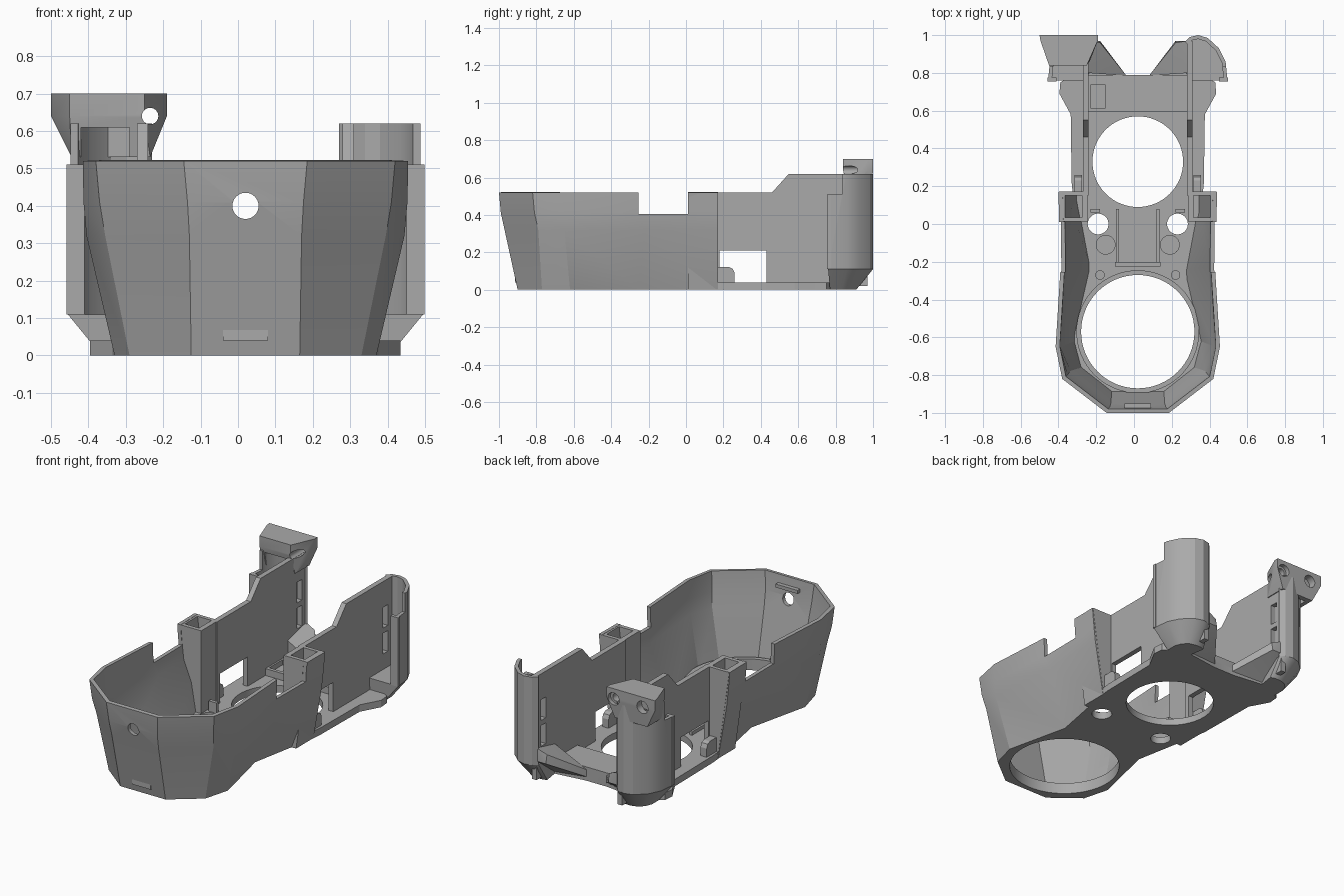
import bpy, bmesh, math
from mathutils import Vector

old = bpy.data.objects.get("Cube")
if old:
    bpy.data.objects.remove(old, do_unlink=True)

CX = 0.02  # symmetry line of the housing
grey = bpy.data.materials.new("plain_grey")
grey.use_nodes = True
grey.diffuse_color = (0.4, 0.4, 0.4, 1)
grey.node_tree.nodes["Principled BSDF"].inputs["Base Color"].default_value = (0.4, 0.4, 0.4, 1)


def finish(name, bm):
    mesh = bpy.data.meshes.new(name)
    bm.to_mesh(mesh)
    bm.free()
    mesh.materials.append(grey)
    ob = bpy.data.objects.new(name, mesh)
    bpy.context.collection.objects.link(ob)
    return ob


def hull(name, points):
    bm = bmesh.new()
    for p in points:
        bm.verts.new(p)
    res = bmesh.ops.convex_hull(bm, input=bm.verts)
    junk = [g for g in res["geom_interior"] if isinstance(g, bmesh.types.BMVert)]
    bmesh.ops.delete(bm, geom=junk, context='VERTS')
    bmesh.ops.dissolve_limit(bm, angle_limit=0.01, verts=bm.verts, edges=bm.edges)
    bmesh.ops.recalc_face_normals(bm, faces=bm.faces)
    return finish(name, bm)


def box(name, x0, x1, y0, y1, z0, z1):
    return hull(name, [(x, y, z) for x in (x0, x1) for y in (y0, y1) for z in (z0, z1)])


def prism(name, outline, depth):
    """Extrude a closed outline of 3D points along a vector."""
    bm = bmesh.new()
    face = bm.faces.new([bm.verts.new(p) for p in outline])
    res = bmesh.ops.extrude_face_region(bm, geom=[face])
    moved = [g for g in res["geom"] if isinstance(g, bmesh.types.BMVert)]
    bmesh.ops.translate(bm, verts=moved, vec=depth)
    bmesh.ops.recalc_face_normals(bm, faces=bm.faces)
    return finish(name, bm)


def cylinder(name, centre, r, length, along_y=False, sides=64):
    cx, cy, cz = centre
    ring = [(r * math.cos(2 * math.pi * i / sides), r * math.sin(2 * math.pi * i / sides)) for i in range(sides)]
    if along_y:
        return prism(name, [(cx + a, cy - length / 2, cz + b) for a, b in ring], (0, length, 0))
    return prism(name, [(cx + a, cy + b, cz - length / 2) for a, b in ring], (0, 0, length))


def shell(name, rings, centre, thickness):
    """Skin an open strip of rings and thicken it inward."""
    bm = bmesh.new()
    rows = [[bm.verts.new(p) for p in ring] for ring in rings]
    for low, high in zip(rows, rows[1:]):
        for i in range(len(low) - 1):
            bm.faces.new((low[i], low[i + 1], high[i + 1], high[i]))
    bm.normal_update()
    c = Vector(centre)
    if sum(f.normal.dot(f.calc_center_median() - c) for f in bm.faces) < 0:
        bmesh.ops.reverse_faces(bm, faces=bm.faces)
    ob = finish(name, bm)
    mod = ob.modifiers.new("thickness", 'SOLIDIFY')
    mod.thickness, mod.offset = thickness, -1
    mod.use_even_offset = True
    return ob


def cut(ob, cutters):
    """Subtract the cutters, bake the result and discard them."""
    for c in cutters:
        c.hide_render = True
        mod = ob.modifiers.new("cut", 'BOOLEAN')
        mod.object, mod.operation, mod.solver = c, 'DIFFERENCE', 'EXACT'
    bpy.context.view_layer.update()
    dg = bpy.context.evaluated_depsgraph_get()
    mesh = bpy.data.meshes.new_from_object(ob.evaluated_get(dg))
    ob.modifiers.clear()
    ob.data = mesh
    for c in cutters:
        bpy.data.objects.remove(c, do_unlink=True)
    return ob


def sbox(name, s, d0, d1, y0, y1, z0, z1):
    """Box placed by its distance from the symmetry line."""
    return box(name, CX + s * d0, CX + s * d1, y0, y1, z0, z1)


def both(half, z):
    """Mirror half a path around the symmetry line."""
    right = [(CX + d, y, z) for d, y in half]
    return right[::-1] + [(CX - d, y, z) for d, y in half]


# Faceted front bowl, pinched at the waist near the floor
low = [(0.145, -0.90), (0.31, -0.77), (0.35, -0.62), (0.265, -0.25), (0.345, 0.17)]
mid = [(0.15, -0.97), (0.375, -0.79), (0.425, -0.65), (0.395, -0.22), (0.40, 0.17)]
upper = [(0.155, -0.99), (0.39, -0.81), (0.433, -0.65), (0.405, -0.24), (0.41, 0.17)]
top = [(0.165, -1.0), (0.40, -0.82), (0.435, -0.65), (0.41, -0.25), (0.42, 0.17)]
bowl = shell("front_bowl", [both(low, 0), both(mid, 0.32), both(upper, 0.41), both(top, 0.52)],
             (CX, -0.4, 0.26), 0.022)
notches = [sbox("notch", s, 0.3, 0.6, -0.255, 0.01, 0.405, 0.7) for s in (1, -1)]
cut(bowl, notches + [cylinder("bore", (CX, -0.95, 0.40), 0.035, 0.3, True, 32)])
box("front_clip", CX - 0.07, CX + 0.07, -0.975, -0.95, 0.455, 0.475)
box("lower_clip", CX - 0.06, CX + 0.06, -0.915, -0.88, 0.04, 0.07)

# Floor plate with two large openings and screw holes
rear = [(0.35, 0.22), (0.355, 0.58), (0.415, 0.69), (0.41, 0.75), (0.30, 0.82), (0.07, 0.79)]
floor = prism("floor_plate", both(low + rear, 0), (0, 0, 0.04))
holes = [cylinder("hole", (CX, -0.57, 0), 0.30, 0.4), cylinder("hole", (CX, 0.33, 0), 0.24, 0.4)]
for s in (1, -1):
    holes.append(cylinder("hole", (CX + s * 0.21, 0, 0), 0.055, 0.4, sides=32))
cut(floor, holes)

# Raised rim round the front opening
rim = cylinder("front_rim", (CX, -0.57, 0.035), 0.325, 0.06)
cut(rim, [cylinder("hole", (CX, -0.57, 0), 0.30, 0.4)])

# Cross bars and seat in the middle and rear
box("middle_bar", CX - 0.12, CX + 0.12, -0.225, -0.20, 0.03, 0.07)
rear_bar = box("rear_bar", CX - 0.26, CX + 0.26, 0.595, 0.79, 0.03, 0.08)
cut(rear_bar, [box("pocket", -0.23, -0.15, 0.615, 0.735, 0.05, 0.2)])

# Duct shell outline, as distance from the symmetry line and y
arc = [(0.25, 0.965), (0.275, 0.99), (0.32, 1.0), (0.37, 0.985), (0.43, 0.93), (0.465, 0.86), (0.475, 0.76)]
foot = [(0.24, 0.90), (0.26, 0.91), (0.30, 0.91), (0.34, 0.90), (0.37, 0.87), (0.385, 0.83), (0.385, 0.77)]

for s, side in ((1, "left"), (-1, "right")):
    def ring(path, z):
        return [(CX + s * d, y, z) for d, y in path]

    # Side panel with a sloped step, a window and rear slots
    prof = [(0.15, 0.02), (0.97, 0.02), (0.97, 0.62), (0.55, 0.62), (0.46, 0.52), (0.15, 0.52)]
    panel = prism(side + "_side_panel", [(CX + s * 0.26, y, z) for y, z in prof], (s * 0.03, 0, 0))
    cuts = [sbox("window", s, 0.2, 0.4, 0.18, 0.43, 0.04, 0.21)]
    cuts += [sbox("slot", s, 0.2, 0.32, 0.885, 0.93, z, z + 0.12) for z in (0.20, 0.35)]
    cut(panel, cuts)

    # Hollow tower that widens toward the top
    def tower_points(d0, d_low, d_high, y0, y1, z0, z1):
        return [(CX + s * d, y, z) for y in (y0, y1)
                for d, z in ((d0, z0), (d0, z1), (d_low, z0), (d_high, z1))]
    tower = hull(side + "_tower", tower_points(0.265, 0.344, 0.418, 0.012, 0.172, 0, 0.52))
    cut(tower, [hull("well", tower_points(0.295, 0.325, 0.395, 0.035, 0.15, 0.06, 0.6)),
                cylinder("hole", (CX + s * 0.21, 0, 0), 0.055, 0.4, sides=32)])

    # Floor fittings
    tab = [(0.172, 0), (0.26, 0), (0.26, 0.09), (0.25, 0.112), (0.23, 0.122), (0.172, 0.122)]
    prism(side + "_tab", [(CX + s * 0.295, y, z) for y, z in tab], (s * 0.04, 0, 0))
    cylinder(side + "_boss", (CX + s * 0.17, -0.11, 0.04), 0.052, 0.02, sides=32)
    cylinder(side + "_stud", (CX + s * 0.20, -0.27, 0.04), 0.025, 0.03, sides=24)
    sbox(side + "_guide", s, 0.10, 0.115, -0.2, 0.08, 0.03, 0.06)
    sbox(side + "_hook", s, 0.20, 0.25, 0.06, 0.08, 0.03, 0.10)

    # Curved duct at the rear corner, open toward the front
    duct = shell(side + "_duct", [ring(arc, 0.11), ring(arc, 0.62)], (CX + s * 0.32, 0.85, 0.36), 0.02)
    cut(duct, [sbox("step", s, 0.44, 0.6, 0.7, 0.835, 0.51, 0.7)])

    # Tapered duct foot and the nozzle that points inward
    base_top = arc + [(0.27, 0.76)]
    base_low = foot + [(0.26, 0.77)]
    hull(side + "_duct_foot", ring(base_top, 0.11) + ring(base_low, 0))
    nozzle = [(0.06, 0.785, 0.02), (0.06, 0.785, 0.06), (0.27, 0.80, 0.0), (0.27, 0.80, 0.17),
              (0.27, 0.97, 0.13), (0.27, 0.97, 0.21), (0.20, 0.97, 0.13), (0.20, 0.96, 0.18)]
    hull(side + "_nozzle", [(CX + s * d, y, z) for d, y, z in nozzle])
    sbox(side + "_duct_lip", s, 0.43, 0.478, 0.755, 0.775, 0.11, 0.51)

# Flared head on the right duct, with two bores and a hollow underside
flare = [(-0.50, 1.0), (-0.19, 1.0), (-0.19, 0.975), (-0.25, 0.84), (-0.45, 0.84), (-0.495, 0.97)]
neck = [(-0.445, 0.99), (-0.235, 0.99), (-0.235, 0.86), (-0.445, 0.86)]
head = hull("flared_head", [(x, y, z) for z in (0.64, 0.70) for x, y in flare]
            + [(x, y, 0.53) for x, y in neck])
cut(head, [cylinder("bore", (-0.235, 0.95, 0.64), 0.022, 0.5, True, 32),
           cylinder("bore", (-0.235, 1.0, 0.64), 0.036, 0.05, True, 32),
           cylinder("bore", (-0.42, 1.0, 0.64), 0.036, 0.09, True, 32),
           box("pocket", -0.42, -0.29, 0.8, 0.96, 0.4, 0.61)])

# Smooth the rounds and keep the creases sharp
for ob in [o for o in bpy.context.scene.objects if o.type == 'MESH' and grey.name in o.data.materials]:
    bpy.ops.object.select_all(action='DESELECT')
    ob.select_set(True)
    bpy.context.view_layer.objects.active = ob
    bpy.ops.object.shade_smooth_by_angle(angle=math.radians(24))
